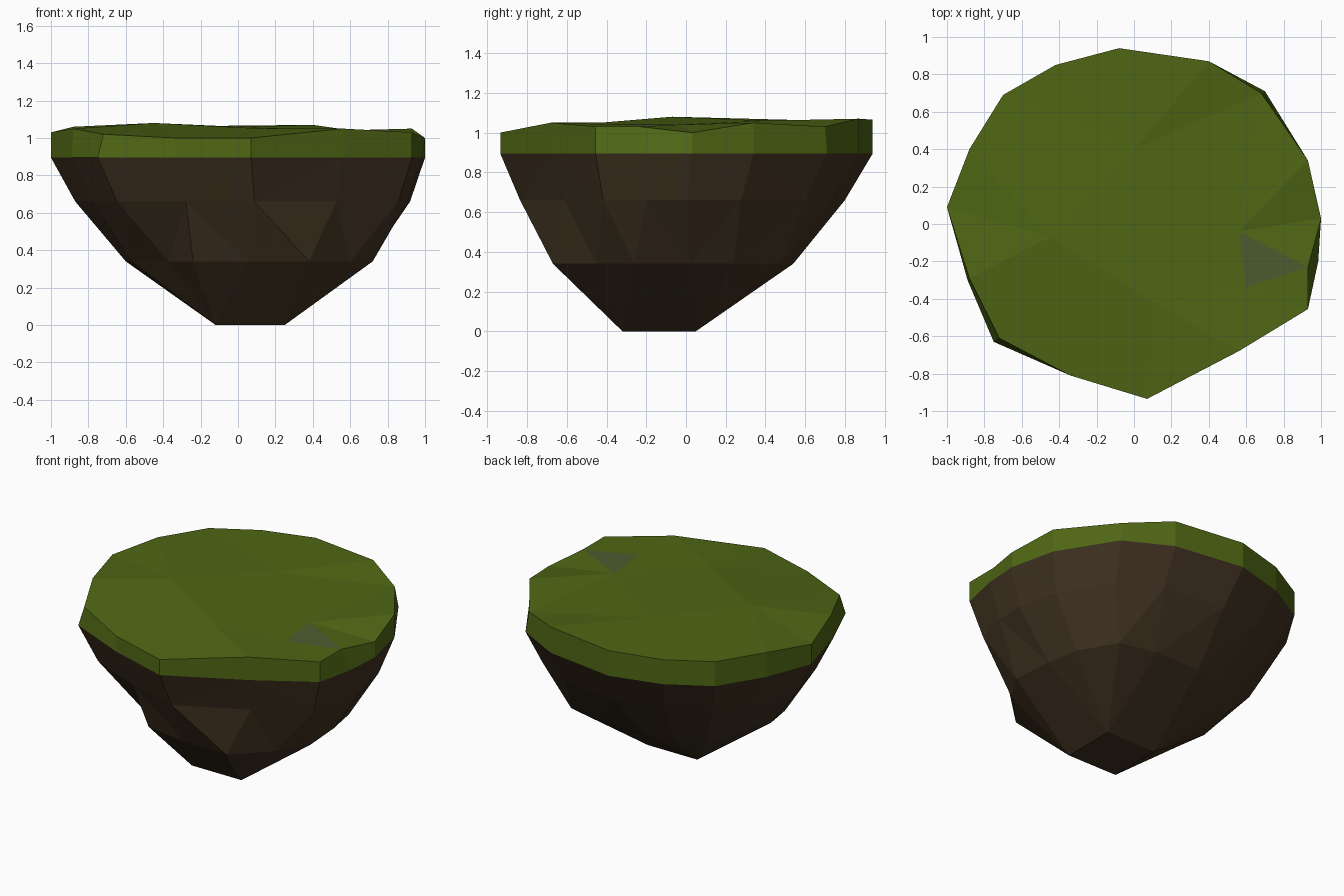
import bpy, bmesh
from mathutils import Vector
from mathutils.geometry import delaunay_2d_cdt

if "Cube" in bpy.data.objects:
    bpy.data.objects.remove(bpy.data.objects["Cube"])


def material(name, rgb):
    m = bpy.data.materials.new(name)
    m.diffuse_color = (*rgb, 1)
    m.use_nodes = True
    m.node_tree.nodes["Principled BSDF"].inputs["Base Color"].default_value = m.diffuse_color
    return m


def make_object(name, bm, mats):
    bmesh.ops.remove_doubles(bm, verts=bm.verts, dist=0.0005)
    bmesh.ops.recalc_face_normals(bm, faces=bm.faces)
    me = bpy.data.meshes.new(name)
    bm.to_mesh(me)
    bm.free()
    for m in mats:
        me.materials.append(m)
    ob = bpy.data.objects.new(name, me)
    bpy.context.collection.objects.link(ob)
    return ob


def skin(bm, low, high):
    n = len(low)
    for i in range(n):
        j = (i + 1) % n
        bm.faces.new((low[i], low[j], high[j], high[i]))


def ring(bm, pts):
    return [bm.verts.new(p) for p in pts]


# Irregular island outline, counter-clockwise from the right
outline = [(1, .03), (.93, .34), (.70, .71), (.40, .87), (-.08, .94), (-.42, .85),
           (-.70, .69), (-.88, .40), (-1, .09), (-.89, -.30), (-.75, -.63),
           (-.34, -.81), (.07, -.935), (.56, -.68), (.93, -.455), (.985, -.20)]
# Narrow waist of the rock
waist = [(.70, .02), (.66, .24), (.52, .48), (.27, .54), (-.06, .54), (-.25, .48),
         (-.42, .38), (-.54, .20), (-.60, -.05), (-.57, -.24), (-.37, -.45),
         (-.24, -.61), (.06, -.66), (.38, -.67), (.60, -.45), (.72, -.26)]
# Heights of the grass rim
rim_z = [1.0, 1.05, 1.03, 1.07, 1.065, 1.06, 1.06, 1.06, 1.03, 1.05, 1.02,
         1.0, 1.0, 1.05, 1.03, 1.03]

grass = material("grass", (.078, .135, .007))
stone = material("stone_patch", (.075, .107, .03))
dirt = material("dirt", (.048, .030, .014))

# Rock underside: rim, shoulder, waist, then a square foot
bm = bmesh.new()
foot = [(.25, .05)] * 4 + [(-.12, .05)] * 5 + [(-.12, -.32)] * 3 + [(.25, -.32)] * 4
r_foot = ring(bm, [(x, y, 0) for x, y in foot])
r_waist = ring(bm, [(x, y, .34) for x, y in waist])
r_shoulder = ring(bm, [(.025 + .895 * x, -.02 + .872 * y, .66) for x, y in outline])
r_rim = ring(bm, [(x, y, .895) for x, y in outline])
skin(bm, r_waist, r_shoulder)
skin(bm, r_shoulder, r_rim)
n = len(outline)
for i in range(n):
    j = (i + 1) % n
    if foot[i] == foot[j]:
        bm.faces.new((r_foot[i], r_waist[j], r_waist[i]))
    else:
        bm.faces.new((r_foot[i], r_foot[j], r_waist[j], r_waist[i]))
bm.faces.new([r_foot[i] for i in (0, 4, 9, 12)])
bmesh.ops.remove_doubles(bm, verts=bm.verts, dist=0.0005)
bmesh.ops.triangulate(bm, faces=[f for f in bm.faces if len(f.verts) == 4 and f.calc_center_median().z > .01])
make_object("rock_underside", bm, [dirt])

# Grass cap: skirt plus gently uneven top with one bare patch
bm = bmesh.new()
top = list(outline)
top[10] = (-.72, -.61)
top[15] = (.93, -.23)
top[2] = (.68, .70)
top[9] = (-.88, -.29)
inner = [(-.45, -.07, 1.08), (.56, -.04, 1.04), (.60, -.34, 1.04), (0, .40, 1.06),
         (.13, -.43, 1.05)]
coords = [(x, y, z) for (x, y), z in zip(top, rim_z)] + inner
tv = ring(bm, coords)
skin(bm, ring(bm, [(x, y, .895) for x, y in outline]), tv[:n])
patch = {n + 1, n + 2, 15}
edges = [(i, (i + 1) % n) for i in range(n)]
edges += [(n + 1, n + 2), (n + 2, 15), (15, n + 1), (n, n + 3), (n, n + 4)]
res = delaunay_2d_cdt([Vector(c[:2]) for c in coords], edges, [], 1, 1e-5)
orig = [o[0] for o in res[3]]
for f in res[2]:
    ids = [orig[i] for i in f]
    face = bm.faces.new([tv[i] for i in ids])
    face.material_index = 1 if set(ids) == patch else 0
make_object("grass_cap", bm, [grass, stone])
